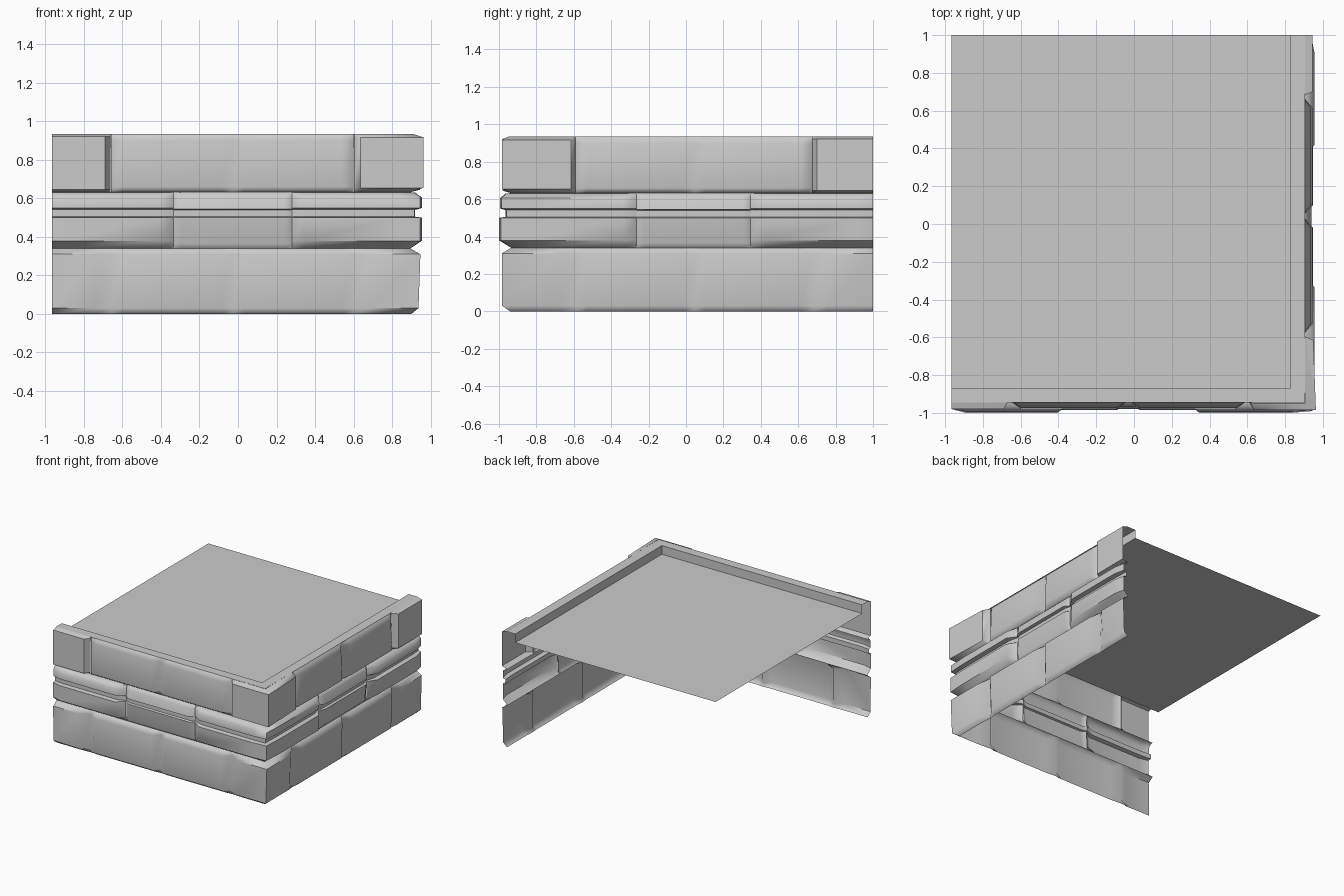
import bpy, bmesh
from math import radians

if "Cube" in bpy.data.objects:
    bpy.data.objects.remove(bpy.data.objects["Cube"])

BX, BY = 0.895, -0.935      # corner of the recessed joint planes
LEFT, BACK = -0.965, 1.0    # open ends of the two walls


def finish(bm, name):
    bmesh.ops.remove_doubles(bm, verts=bm.verts, dist=0.0005)
    me = bpy.data.meshes.new(name)
    bm.to_mesh(me)
    bm.free()
    ob = bpy.data.objects.new(name, me)
    bpy.context.collection.objects.link(ob)
    return ob


def brick(bm, side, rows, cols):
    """rows: (z, front depth, right depth); cols: (position, depth factor).
    Position None means the shared outer corner of the two walls."""
    grid = []
    for z, df, dr in rows:
        line = []
        for u, f in cols:
            if u is None:
                p = (BX + dr * f, BY - df * f, z)
            elif side == "front":
                p = (u, BY - df * f, z)
            else:
                p = (BX + dr * f, u, z)
            line.append(bm.verts.new(p))
        grid.append(line)
    for a, b in zip(grid, grid[1:]):
        for i in range(len(cols) - 1):
            bm.faces.new((a[i], a[i + 1], b[i + 1], b[i]))


def course(name, parts):
    bm = bmesh.new()
    for side, rows, cols in parts:
        brick(bm, side, rows, cols)
    # drop collapsed slivers left at flat joint rows
    bmesh.ops.dissolve_degenerate(bm, dist=0.0005, edges=bm.edges)
    ob = finish(bm, name)
    bpy.ops.object.select_all(action='DESELECT')
    bpy.context.view_layer.objects.active = ob
    ob.select_set(True)
    bpy.ops.object.shade_smooth_by_angle(angle=radians(50))
    wn = ob.modifiers.new("flat_faces", 'WEIGHTED_NORMAL')
    wn.keep_sharp = True


def middle(a, b, inset=0.06, joint=0.0):
    return [(a, joint), (a + inset, 1), (b - inset, 1), (b, joint)]


# bottom course
low = [(0, 0.005, 0.005), (0.03, 0.048, 0.042), (0.31, 0.05, 0.052), (0.34, 0, 0)]
course("bottom_course", [
    ("front", low, [(LEFT, 0.9), (-0.74, 1), (-0.66, 0)]),
    ("front", low, middle(-0.66, -0.03)),
    ("front", low, middle(-0.03, 0.60)),
    ("front", low, [(0.60, 0), (0.69, 1), (None, 1)]),
    ("right", low, [(None, 1), (-0.68, 1), (-0.59, 0)]),
    ("right", low, middle(-0.59, 0.04)),
    ("right", low, middle(0.04, 0.675)),
    ("right", low, [(0.675, 0), (0.755, 1), (BACK, 0.9)]),
])

# middle course, split by a horizontal groove
mid = [(0.34, 0, 0), (0.38, 0.065, 0.06), (0.50, 0.065, 0.06), (0.505, 0.03, 0.025),
       (0.543, 0.03, 0.025), (0.55, 0.06, 0.06), (0.605, 0.06, 0.06),
       (0.63, 0.03, 0.025), (0.632, 0, 0)]
inner = [(0.34, 0, 0), (0.365, 0.022, 0.022), (0.50, 0.038, 0.038), (0.505, 0.022, 0.02),
         (0.54, 0.022, 0.02), (0.545, 0.045, 0.045), (0.61, 0.03, 0.03),
         (0.63, 0.01, 0.01), (0.632, 0, 0)]
course("middle_course", [
    ("front", mid, [(LEFT, 0.7), (-0.89, 1), (-0.405, 1), (-0.335, 0.2)]),
    ("front", inner, middle(-0.335, 0.28, 0.04, 0.3)),
    ("front", mid, [(0.28, 0.2), (0.345, 1), (0.83, 1), (None, 0.85)]),
    ("right", mid, [(None, 0.85), (-0.83, 1), (-0.335, 1), (-0.265, 0.2)]),
    ("right", inner, middle(-0.265, 0.345, 0.04, 0.3)),
    ("right", mid, [(0.345, 0.2), (0.42, 1), (0.91, 1), (BACK, 0.7)]),
])

# top course, with proud end and corner blocks
top = [(0.632, 0, 0), (0.66, 0.044, 0.05), (0.90, 0.036, 0.04), (0.935, 0, 0)]
proud = [(0.632, 0, 0), (0.655, 0.05, 0.068), (0.917, 0.05, 0.068), (0.935, 0.012, 0.012)]
end = [(0.632, 0, 0), (0.645, 0.045, 0.05), (0.922, 0.045, 0.05), (0.935, 0, 0)]
course("top_course", [
    ("front", end, [(LEFT, 1), (-0.69, 1), (-0.662, 0)]),
    ("front", top, middle(-0.66, -0.03)),
    ("front", top, middle(-0.03, 0.60)),
    ("front", proud, [(0.602, 0), (0.635, 1), (None, 1)]),
    ("right", proud, [(None, 1), (-0.615, 0.8), (-0.59, 0)]),
    ("right", top, middle(-0.59, 0.04)),
    ("right", top, middle(0.04, 0.675)),
    ("right", end, [(0.675, 0), (0.70, 1), (BACK, 1)]),
])

# rim: flat ledge on top of the walls and its inner drop
IX, IY, TOP, FLOOR = 0.825, -0.87, 0.935, 0.865
bm = bmesh.new()
loops = []
for x, y, z in ((BX + 0.01, BY - 0.01, TOP), (IX, IY, TOP), (IX, IY, FLOOR)):
    loops.append([bm.verts.new(p) for p in ((LEFT, y, z), (x, y, z), (x, BACK, z))])
for a, b in zip(loops, loops[1:]):
    for i in range(2):
        bm.faces.new((a[i], a[i + 1], b[i + 1], b[i]))
finish(bm, "wall_rim")

# sunken floor
bm = bmesh.new()
bm.faces.new([bm.verts.new((x, y, FLOOR)) for x, y in
              ((LEFT, IY), (IX, IY), (IX, BACK), (LEFT, BACK))])
finish(bm, "floor")
